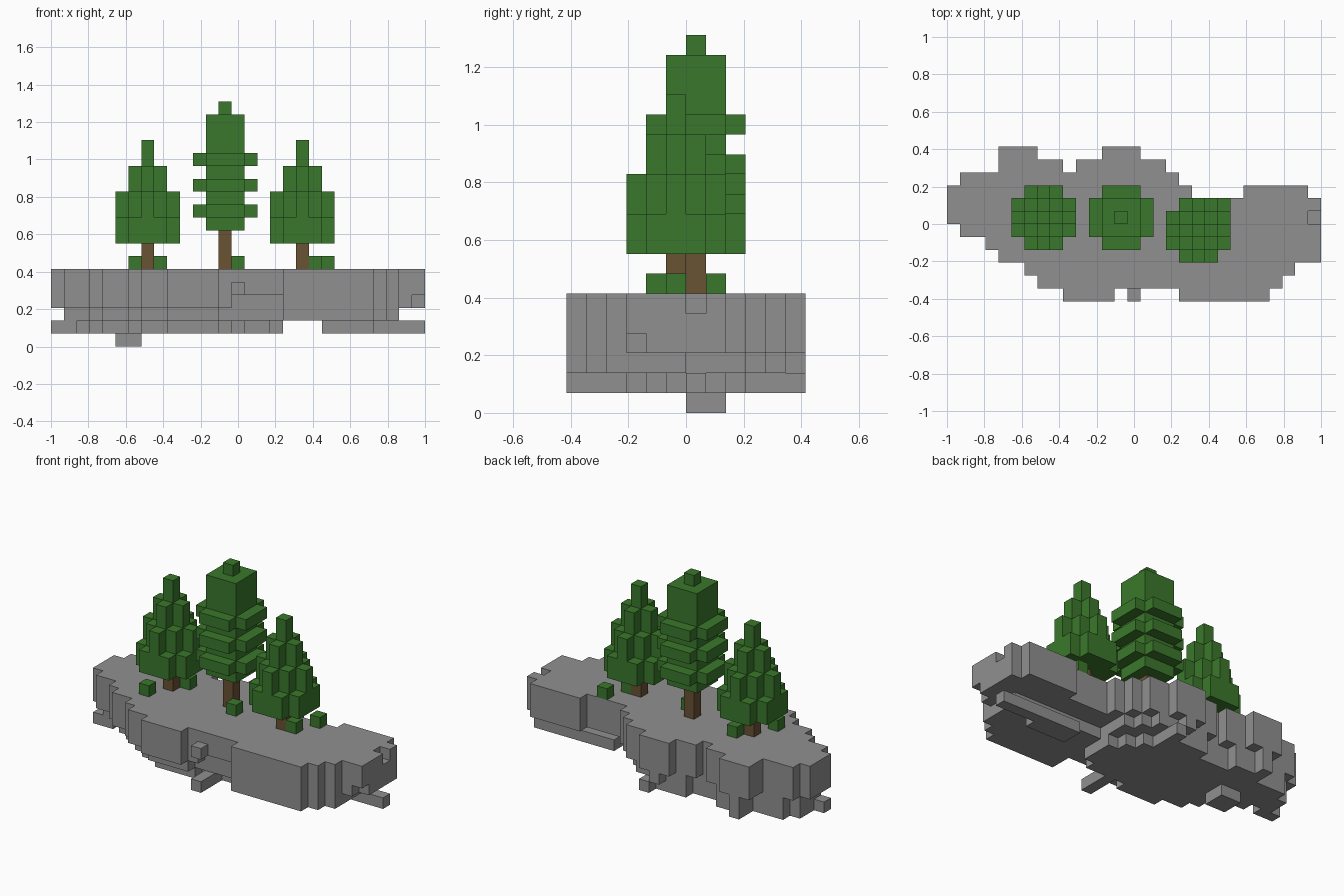
import bpy
import bmesh
from itertools import product
from mathutils import Vector

if "Cube" in bpy.data.objects:
    bpy.data.objects.remove(bpy.data.objects["Cube"], do_unlink=True)

UNIT = 2 / 29                                # edge of one block
ORIGIN = Vector((-1, -6 * UNIT, 0))
AXES = [Vector(a) for a in ((1, 0, 0), (0, 1, 0), (0, 0, 1))]


def material(name, color):
    mat = bpy.data.materials.new(name)
    mat.use_nodes = True
    mat.diffuse_color = (*color, 1)
    mat.node_tree.nodes["Principled BSDF"].inputs["Base Color"].default_value = (*color, 1)
    return mat


stone = material("grey stone", (.28, .28, .28))
leaf = material("leaf green", (.043, .187, .025))
bark = material("brown bark", (.14, .085, .034))


def build_blocks(name, cells, mat):
    """Outer skin of a set of grid cells."""
    bm = bmesh.new()
    corners = {}

    def corner(p):
        key = tuple(round(c) for c in p)
        if key not in corners:
            corners[key] = bm.verts.new(ORIGIN + Vector(key) * UNIT)
        return corners[key]

    for cell in sorted(cells):
        base = Vector(cell)
        for n in range(3):
            u, v = AXES[(n + 1) % 3], AXES[(n + 2) % 3]
            for side in (0, 1):
                step = AXES[n] * (2 * side - 1)
                if tuple(int(c) for c in base + step) in cells:
                    continue
                p = base + AXES[n] * side
                loop = [p, p + u, p + u + v, p + v]
                bm.faces.new([corner(q) for q in (loop if side else loop[::-1])])
    mesh = bpy.data.meshes.new(name)
    bm.to_mesh(mesh)
    bm.free()
    mesh.materials.append(mat)
    obj = bpy.data.objects.new(name, mesh)
    bpy.context.collection.objects.link(obj)


def box(xs, ys, zs):
    """Cells in inclusive ranges."""
    return set(product(*(range(a, b + 1) for a, b in (xs, ys, zs))))


# Island outline: first and last block of each row, front to back
rows = [
    [(9, 12), (18, 24)], [(7, 25)], [(6, 26)], [(4, 28)], [(3, 28)], [(1, 28)],
    [(0, 28)], [(0, 28)], [(0, 18), (23, 27)], [(1, 17)],
    [(4, 8), (10, 16)], [(4, 6), (12, 14)],
]
outline = {(i, j) for j, spans in enumerate(rows)
           for first, last in spans for i in range(first, last + 1)}


def in_middle(i, j):
    """Layer under the main slab, set back at the left, front and far back."""
    if (i, j) not in outline:
        return False
    if i >= 18:
        return j <= 5 and i <= 26
    return {(i - 1, j), (i + 1, j), (i, j - 1)} <= outline


def in_bottom(i, j):
    """Lowest wide layer, tapering towards the middle of the island."""
    return in_middle(i, j) and in_middle(i, j - 1) and i + abs(j - 5) <= 18 and i <= 17


island = set()
for i, j in outline:
    island |= box((i, i), (j, j), (3, 5))
    if in_middle(i, j):
        island.add((i, j, 2))
    if in_bottom(i, j):
        island.add((i, j, 1))

# Ledges, bars and notches around the rim
island |= box((21, 28), (6, 6), (1, 1))
island |= box((21, 24), (5, 5), (1, 1))
island |= box((14, 14), (0, 2), (1, 1))
island |= box((14, 14), (9, 11), (1, 1))
island |= box((0, 1), (6, 6), (1, 1))
island |= box((5, 6), (6, 7), (0, 0))
island.add((14, 0, 4))
island -= box((14, 17), (1, 1), (3, 3))
island.discard((28, 6, 5))
island.discard((28, 3, 3))
build_blocks("stone_island", island, stone)


# Stepped trees: column height falls with distance from the trunk
def stepped_tree(name, x, y):
    build_blocks(name + "_trunk", box((x, x), (y, y), (6, 7)), bark)
    crown = set()
    for dx, dy in product(range(-2, 3), repeat=2):
        reach = abs(dx) + abs(dy)
        if reach < 4:
            crown |= box((x + dx, x + dx), (y + dy, y + dy), (8, 15 - 2 * reach))
    build_blocks(name + "_crown", crown, leaf)


stepped_tree("right_tree", 7, 6)
stepped_tree("left_tree", 19, 5)

# Tall tree: square column with three rings and a cap
build_blocks("tall_tree_trunk", box((13, 13), (6, 6), (6, 8)), bark)
crown = box((12, 14), (5, 7), (9, 17)) | box((13, 13), (6, 6), (18, 18))
for z in (10, 12, 14):
    crown |= box((11, 15), (5, 7), (z, z)) | box((12, 14), (4, 8), (z, z))
build_blocks("tall_tree_crown", crown, leaf)

# Small bushes
for n, (x, y) in enumerate([(6, 4), (8, 7), (14, 5), (20, 5), (21, 7)]):
    build_blocks(f"bush_{n + 1}", {(x, y, 6)}, leaf)
